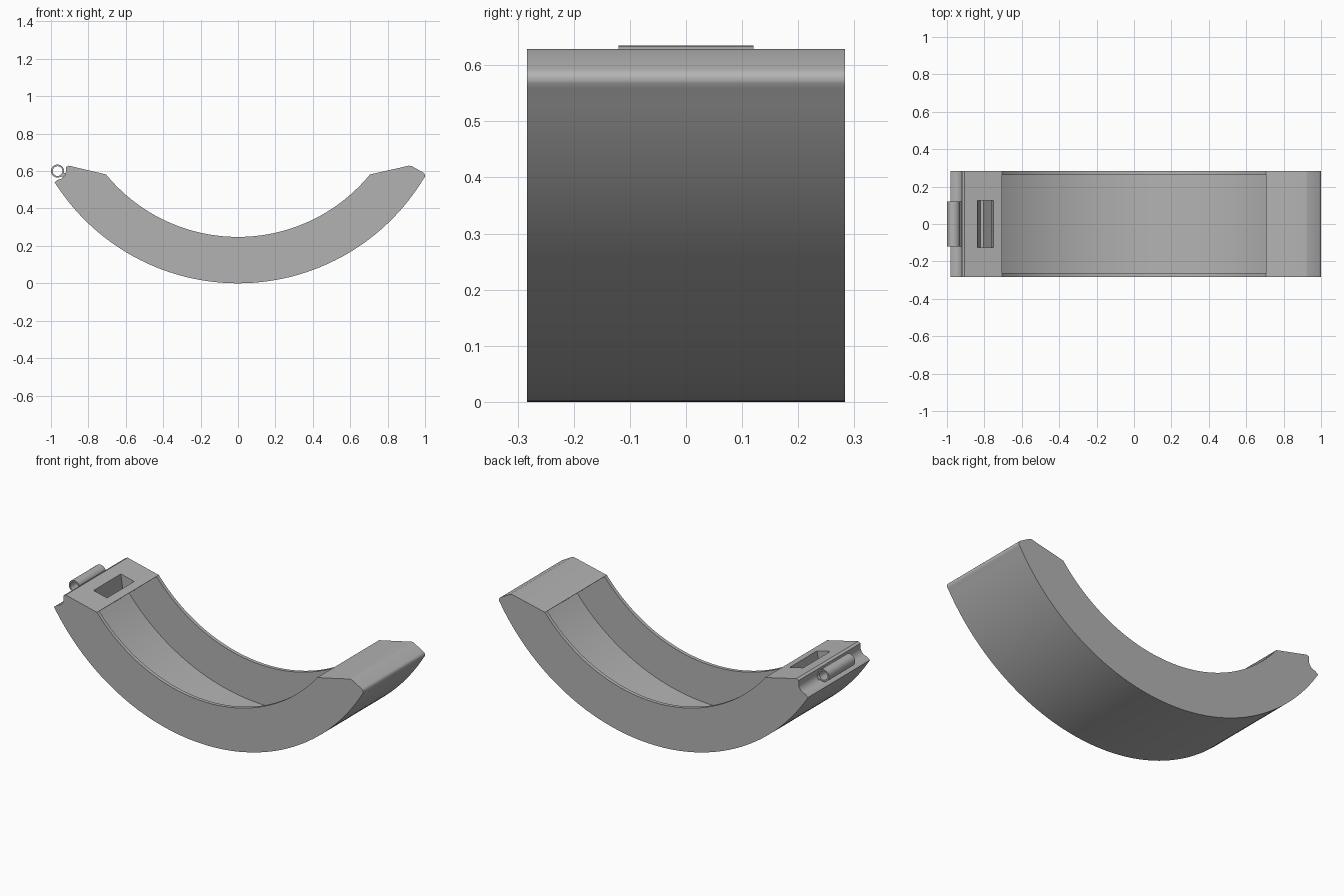
import bpy, bmesh, math

if "Cube" in bpy.data.objects:
    bpy.data.objects.remove(bpy.data.objects["Cube"])

grey = bpy.data.materials.new("light grey")
grey.use_nodes = True
grey.diffuse_color = (0.45, 0.45, 0.45, 1)
grey.node_tree.nodes["Principled BSDF"].inputs["Base Color"].default_value = (0.45, 0.45, 0.45, 1)

CENTRE_Z, OUTER, INNER = 1.16, 1.16, 0.912
HALF_DEPTH, WALL = 0.283, 0.021
PIN = (-0.965, 0.6)


def arc(cx, cz, r, start, end, n):
    """Points on an arc in the xz plane, angles in degrees."""
    angles = [math.radians(start + (end - start) * i / n) for i in range(n + 1)]
    return [(cx + r * math.cos(a), cz + r * math.sin(a)) for a in angles]


def extrude(name, profile, half, sharp=30):
    """Extrude an xz profile along y, centred on y = 0."""
    bm = bmesh.new()
    face = bm.faces.new([bm.verts.new((x, -half, z)) for x, z in profile])
    side = bmesh.ops.extrude_face_region(bm, geom=[face])["geom"]
    moved = [v for v in side if isinstance(v, bmesh.types.BMVert)]
    bmesh.ops.translate(bm, verts=moved, vec=(0, 2 * half, 0))
    bmesh.ops.recalc_face_normals(bm, faces=bm.faces)
    mesh = bpy.data.meshes.new(name)
    bm.to_mesh(mesh)
    bm.free()
    mesh.materials.append(grey)
    ob = bpy.data.objects.new(name, mesh)
    bpy.context.collection.objects.link(ob)
    bpy.ops.object.select_all(action="DESELECT")
    ob.select_set(True)
    bpy.context.view_layer.objects.active = ob
    bpy.ops.object.shade_smooth_by_angle(angle=math.radians(sharp))
    return ob


def cut(target, cutter):
    """Subtract the cutter, then remove it."""
    mod = target.modifiers.new("cut", "BOOLEAN")
    mod.operation, mod.solver, mod.object = "DIFFERENCE", "EXACT", cutter
    cutter.hide_render = True
    bpy.ops.object.select_all(action="DESELECT")
    target.select_set(True)
    bpy.context.view_layer.objects.active = target
    bpy.ops.object.modifier_apply(modifier=mod.name)
    bpy.data.objects.remove(cutter)
    bpy.ops.object.shade_smooth_by_angle(angle=math.radians(30))


# Curved body: outer arc, rounded right tip, inner arc, hinge recess on the left
profile = arc(0, CENTRE_Z, OUTER, 212.3, 328.8, 72)
profile += arc(0.98, 0.575, 0.02, -20, 65, 6)
profile += [(0.93, 0.626), (0.915, 0.629)]
profile += arc(0, CENTRE_Z, INNER, 320.65, 219.35, 64)
profile += [(-0.905, 0.629), (-0.92, 0.622)]
profile += arc(*PIN, 0.045, 10, -85, 8)
body = extrude("curved_body", profile, HALF_DEPTH)

# Channel hollowed between the side walls, with radial ends
channel = arc(0, CENTRE_Z, OUTER - WALL, 219.4, 320.6, 72)
channel += arc(0, CENTRE_Z, 0.8, 320.6, 219.4, 40)
cut(body, extrude("channel_cutter", channel, HALF_DEPTH - WALL))

# Tapered latch pocket in the left end
pocket = [(-0.85, 0.7), (-0.733, 0.7), (-0.768, 0.5), (-0.822, 0.5)]
cut(body, extrude("pocket_cutter", pocket, 0.125))

# Hinge knuckle with its pin hole, and the web joining it to the body
knuckle = extrude("hinge_knuckle", arc(*PIN, 0.035, 0, 345, 23), 0.12)
cut(knuckle, extrude("pin_cutter", arc(*PIN, 0.026, 0, 345, 23), 0.2))
web = [(-0.945, 0.572), (-0.932, 0.592), (-0.91, 0.58), (-0.93, 0.56)]
extrude("hinge_web", web, 0.12)
